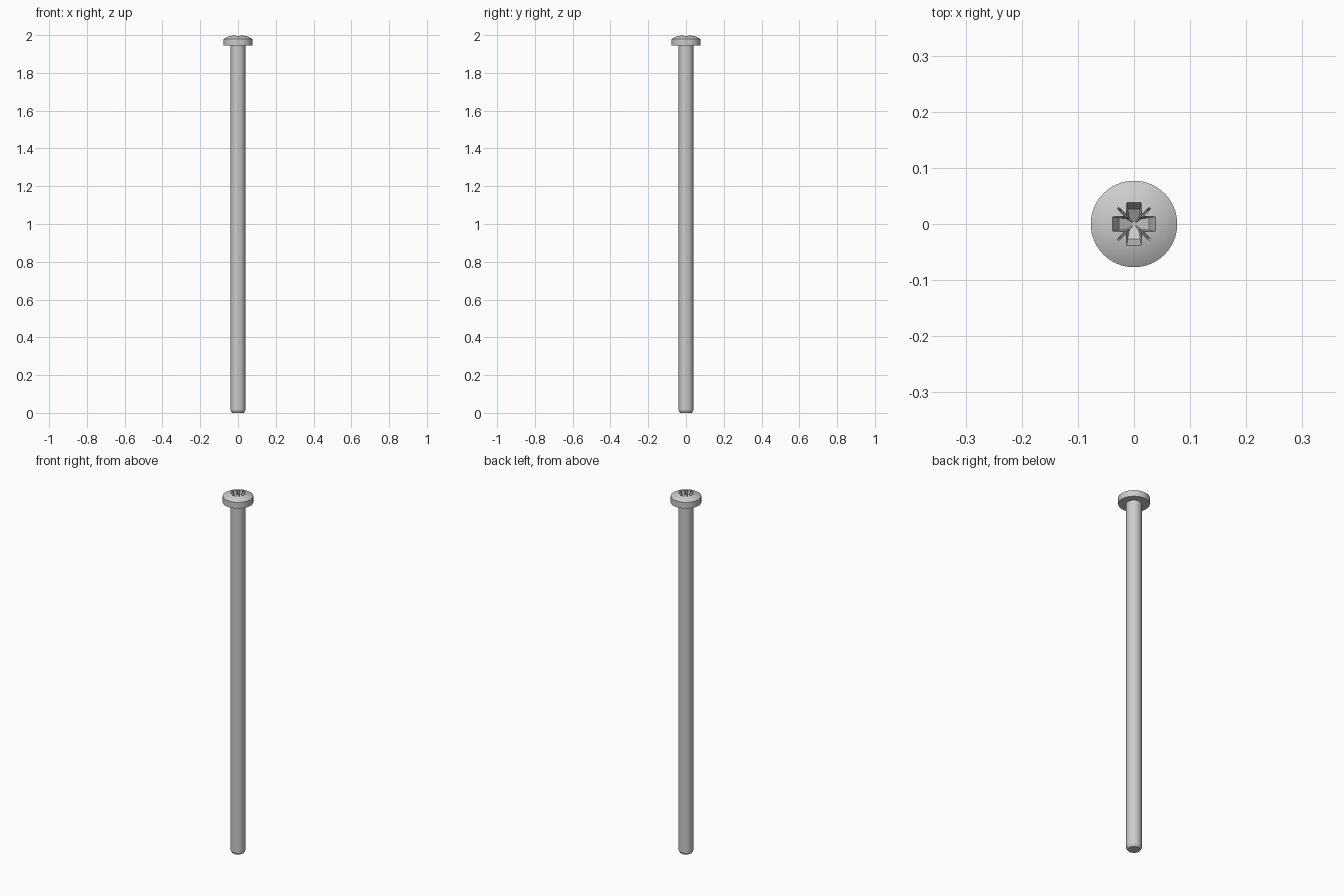
import bpy, bmesh, math
from mathutils import Matrix, Vector

if "Cube" in bpy.data.objects:
    bpy.data.objects.remove(bpy.data.objects["Cube"])


def make_object(name, bm):
    bmesh.ops.recalc_face_normals(bm, faces=bm.faces[:])
    me = bpy.data.meshes.new(name)
    bm.to_mesh(me)
    bm.free()
    ob = bpy.data.objects.new(name, me)
    bpy.context.collection.objects.link(ob)
    return ob


def revolve(name, profile, steps=64):
    bm = bmesh.new()
    vs = [bm.verts.new((r, 0, z)) for r, z in profile]
    es = [bm.edges.new(p) for p in zip(vs, vs[1:])]
    bmesh.ops.spin(bm, geom=vs + es, axis=(0, 0, 1), cent=(0, 0, 0),
                   angle=math.tau, steps=steps, use_duplicate=False)
    bmesh.ops.remove_doubles(bm, verts=bm.verts[:], dist=1e-5)
    return make_object(name, bm)


def loft(bm, rings):
    loops = [[bm.verts.new(p) for p in ring] for ring in rings]
    n = len(loops[0])
    for a, b in zip(loops, loops[1:]):
        for i in range(n):
            j = (i + 1) % n
            bm.faces.new((a[i], a[j], b[j], b[i]))
    bm.faces.new(loops[0])
    bm.faces.new(loops[-1])


def cross_ring(reach, half, z):
    pts = []
    for k in range(4):
        rot = Matrix.Rotation(k * math.pi / 2, 3, 'Z')
        for p in ((reach, -half), (reach, half), (half, half)):
            pts.append(rot @ Vector((p[0], p[1], z)))
    return pts


# Shaft with chamfered tip and domed pan head, one turned profile
R, TOP, EDGE, SIDE = 0.077, 2.001, 1.979, 1.945
sag = TOP - EDGE
ball = (R * R + sag * sag) / (2 * sag)
dome = []
for i in range(11):
    r = R * (1 - i / 10)
    dome.append((r, TOP - ball + math.sqrt(ball * ball - r * r)))
screw = revolve("screw", [(0, 0), (0.031, 0), (0.0385, 0.012), (0.0385, SIDE),
                          (R, SIDE)] + dome)

# Tapered cross recess cutter
bm = bmesh.new()
loft(bm, [cross_ring(0.0415, 0.0135, 2.006), cross_ring(0.027, 0.011, 1.962),
          cross_ring(0.013, 0.009, 1.953), cross_ring(0.004, 0.003, 1.948)])
cross = make_object("cross_cutter", bm)

# Four thin diagonal tick grooves
bm = bmesh.new()
for k in range(4):
    rot = Matrix.Rotation(math.pi / 4 + k * math.pi / 2, 3, 'Z')
    rings = []
    for r, w, z in ((0.0445, 0.0024, 2.006), (0.033, 0.0008, 1.975)):
        rings.append([rot @ Vector(p) for p in
                      ((0.010, -w, z), (r, -w, z), (r, w, z), (0.010, w, z))])
    loft(bm, rings)
ticks = make_object("tick_cutter", bm)

# Cut the recess, then remove the cutters
for cutter in (cross, ticks):
    cutter.hide_render = True
    mod = screw.modifiers.new("recess", 'BOOLEAN')
    mod.operation, mod.solver, mod.object = 'DIFFERENCE', 'EXACT', cutter
bpy.context.view_layer.objects.active = screw
screw.select_set(True)
for mod in list(screw.modifiers):
    bpy.ops.object.modifier_apply(modifier=mod.name)
for cutter in (cross, ticks):
    bpy.data.objects.remove(cutter)
bpy.ops.object.shade_smooth_by_angle(angle=math.radians(20))
